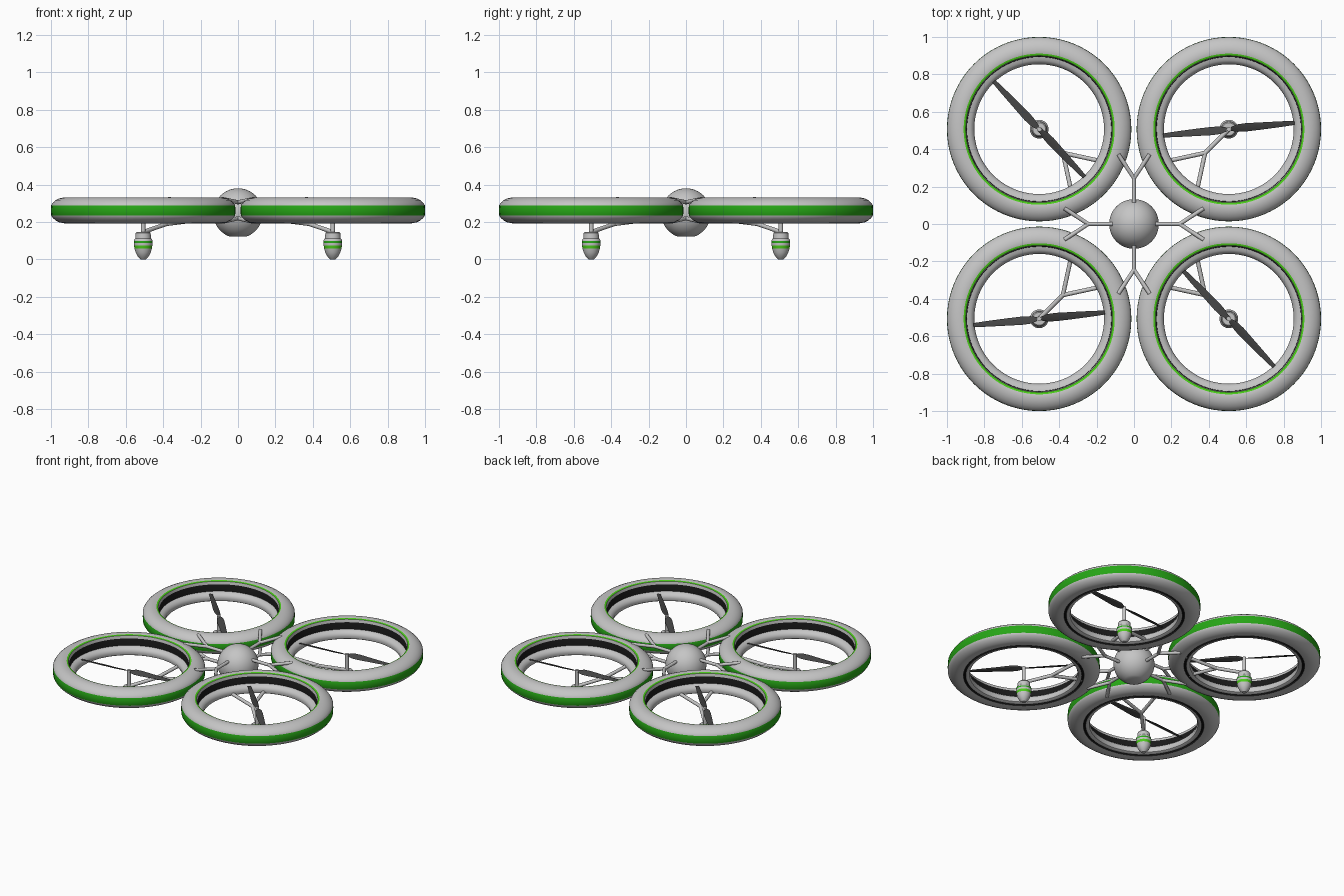
import bpy, bmesh, math
from mathutils import Vector, Matrix

if "Cube" in bpy.data.objects:
    bpy.data.objects.remove(bpy.data.objects["Cube"])


def mat(name, rgb):
    m = bpy.data.materials.new(name)
    m.diffuse_color = (*rgb, 1)
    m.use_nodes = True
    m.node_tree.nodes["Principled BSDF"].inputs["Base Color"].default_value = m.diffuse_color
    return m


GREY = mat("light_grey", (0.56, 0.56, 0.56))
GREEN = mat("green", (0.02, 0.38, 0.008))
LIME = mat("lime_green", (0.07, 0.62, 0.01))
DARK = mat("blade_charcoal", (0.06, 0.06, 0.06))
BLACK = mat("black", (0.01, 0.01, 0.01))


def finish(bm, name, mats, angle=35):
    bmesh.ops.recalc_face_normals(bm, faces=bm.faces)
    me = bpy.data.meshes.new(name)
    bm.to_mesh(me)
    bm.free()
    for m in mats:
        me.materials.append(m)
    me.shade_smooth()
    me.set_sharp_from_angle(angle=math.radians(angle))
    ob = bpy.data.objects.new(name, me)
    bpy.context.collection.objects.link(ob)
    return ob


def lathe(name, profile, mats, centre=(0, 0), n=64, closed=False):
    """Profile entries: (radius, z, material index of the segment that follows)."""
    bm = bmesh.new()
    rows = []
    for r, z, _ in profile:
        if r == 0:
            rows.append([bm.verts.new((*centre, z))] * n)
        else:
            rows.append([bm.verts.new((centre[0] + r * math.cos(2 * math.pi * i / n),
                                       centre[1] + r * math.sin(2 * math.pi * i / n), z))
                         for i in range(n)])
    for k in range(len(rows) if closed else len(rows) - 1):
        a, b = rows[k], rows[(k + 1) % len(rows)]
        for i in range(n):
            j = (i + 1) % n
            vs = list(dict.fromkeys((a[i], a[j], b[j], b[i])))
            bm.faces.new(vs).material_index = profile[k][2]
    return finish(bm, name, mats)


def struts(name, segments, radius):
    """Round rods with ball joints between pairs of points."""
    bm = bmesh.new()
    for a, b in segments:
        a, b = Vector(a), Vector(b)
        d = b - a
        m = Matrix.Translation((a + b) / 2) @ d.to_track_quat('Z', 'Y').to_matrix().to_4x4()
        bmesh.ops.create_cone(bm, cap_ends=True, segments=12, radius1=radius,
                              radius2=radius, depth=d.length, matrix=m)
    bmesh.ops.create_uvsphere(bm, u_segments=12, v_segments=8, radius=radius * 1.05,
                              matrix=Matrix.Translation(segments[0][1]))
    return finish(bm, name, [GREY])


def propeller(name, centre, z, angle):
    bm = bmesh.new()
    # radius, trailing edge, leading edge, pitch in degrees
    stations = [(0.012, -0.012, 0.012, 28), (0.045, -0.020, 0.024, 26), (0.09, -0.022, 0.026, 22),
                (0.18, -0.018, 0.022, 16), (0.28, -0.013, 0.018, 11), (0.352, -0.008, 0.014, 8)]
    for side in (0, math.pi):
        rot = Matrix.Translation((*centre, z)) @ Matrix.Rotation(angle + side, 4, 'Z')
        rows = []
        for r, lo, hi, pitch in stations:
            t = (hi - lo) * 0.09
            section = [(lo, 0), (lo * 0.2 + hi * 0.8, -t), (hi, 0), (lo * 0.3 + hi * 0.7, t)]
            p = Matrix.Rotation(math.radians(pitch), 4, 'X')
            rows.append([bm.verts.new(rot @ (p @ Vector((r, y, h)))) for y, h in section])
        for a, b in zip(rows, rows[1:]):
            for i in range(4):
                bm.faces.new((a[i], a[(i + 1) % 4], b[(i + 1) % 4], b[i]))
        bm.faces.new(rows[0])
        bm.faces.new(rows[-1])
    return finish(bm, name, [DARK], 30)


# Central ball body, cut flat at the bottom
R, CZ = 0.133, 0.247
body = [(0, CZ + R, 0)]
for i in range(1, 23):
    t = math.radians(i * 159 / 22)
    body.append((R * math.sin(t), CZ + R * math.cos(t), 0))
body.append((0, body[-1][1], 0))
lathe("body", body, [GREY], n=48)

# Duct ring profile: 0 grey, 1 green, 2 lime, 3 black
duct = [(0.492, 0.235, 1), (0.493, 0.262, 1), (0.492, 0.289, 0), (0.483, 0.303, 0),
        (0.468, 0.316, 0), (0.448, 0.326, 0), (0.424, 0.331, 0), (0.404, 0.329, 2),
        (0.393, 0.325, 0), (0.388, 0.306, 3), (0.386, 0.258, 0), (0.368, 0.254, 0),
        (0.353, 0.242, 0), (0.347, 0.224, 0), (0.352, 0.205, 0), (0.364, 0.198, 0),
        (0.376, 0.198, 3), (0.380, 0.208, 3), (0.388, 0.208, 3), (0.391, 0.198, 0),
        (0.424, 0.193, 0), (0.448, 0.198, 0), (0.468, 0.208, 0), (0.483, 0.221, 0)]

# Motor pod profile: 0 grey, 1 green, 2 lime
pod = [(0, 0.147, 0), (0.034, 0.147, 0), (0.040, 0.140, 0), (0.042, 0.112, 0),
       (0.048, 0.106, 0), (0.050, 0.097, 1), (0.050, 0.088, 0), (0.049, 0.074, 2),
       (0.046, 0.057, 0), (0.040, 0.036, 0), (0.031, 0.018, 0), (0.018, 0.004, 0),
       (0.014, 0.0, 0), (0, 0.0, 0)]

C = 0.507
for sx, sy, corner in ((-1, -1, "front_left"), (1, -1, "front_right"),
                       (-1, 1, "back_left"), (1, 1, "back_right")):
    c = (sx * C, sy * C)
    lathe("duct_" + corner, duct, [GREY, GREEN, LIME, BLACK], c, 80, True)
    lathe("motor_pod_" + corner, pod, [GREY, GREEN, LIME], c, 32)
    lathe("motor_shaft_" + corner,
          [(0, 0.262, 0), (0.012, 0.262, 0), (0.012, 0.14, 0), (0, 0.14, 0)], [GREY], c, 16)
    propeller("propeller_" + corner, c, 0.255, math.radians(5 if sx == sy else -47))
    # Forked bracket holding the pod under the duct
    fork = (sx * 0.38, sy * 0.38, 0.19)
    struts("pod_bracket_" + corner,
           [((*c, 0.146), fork), (fork, (sx * 0.14, sy * 0.328, 0.22)),
            (fork, (sx * 0.328, sy * 0.14, 0.22))], 0.0115)

# Y-shaped arms joining the body to the ducts, one upper and one lower on each side
for k, side in enumerate(("right", "back", "left", "front")):
    rot = Matrix.Rotation(k * math.pi / 2, 3, 'Z')
    for level, s in (("upper", 1), ("lower", -1)):
        zs, zt = 0.262 + s * 0.043, 0.262 + s * 0.061
        hub, fork = rot @ Vector((0.09, 0, zs)), rot @ Vector((0.245, 0, zs))
        tips = [rot @ Vector((0.372, q * 0.084, zt)) for q in (-1, 1)]
        struts(f"arm_{level}_{side}", [(hub, fork), (fork, tips[0]), (fork, tips[1])], 0.011)
